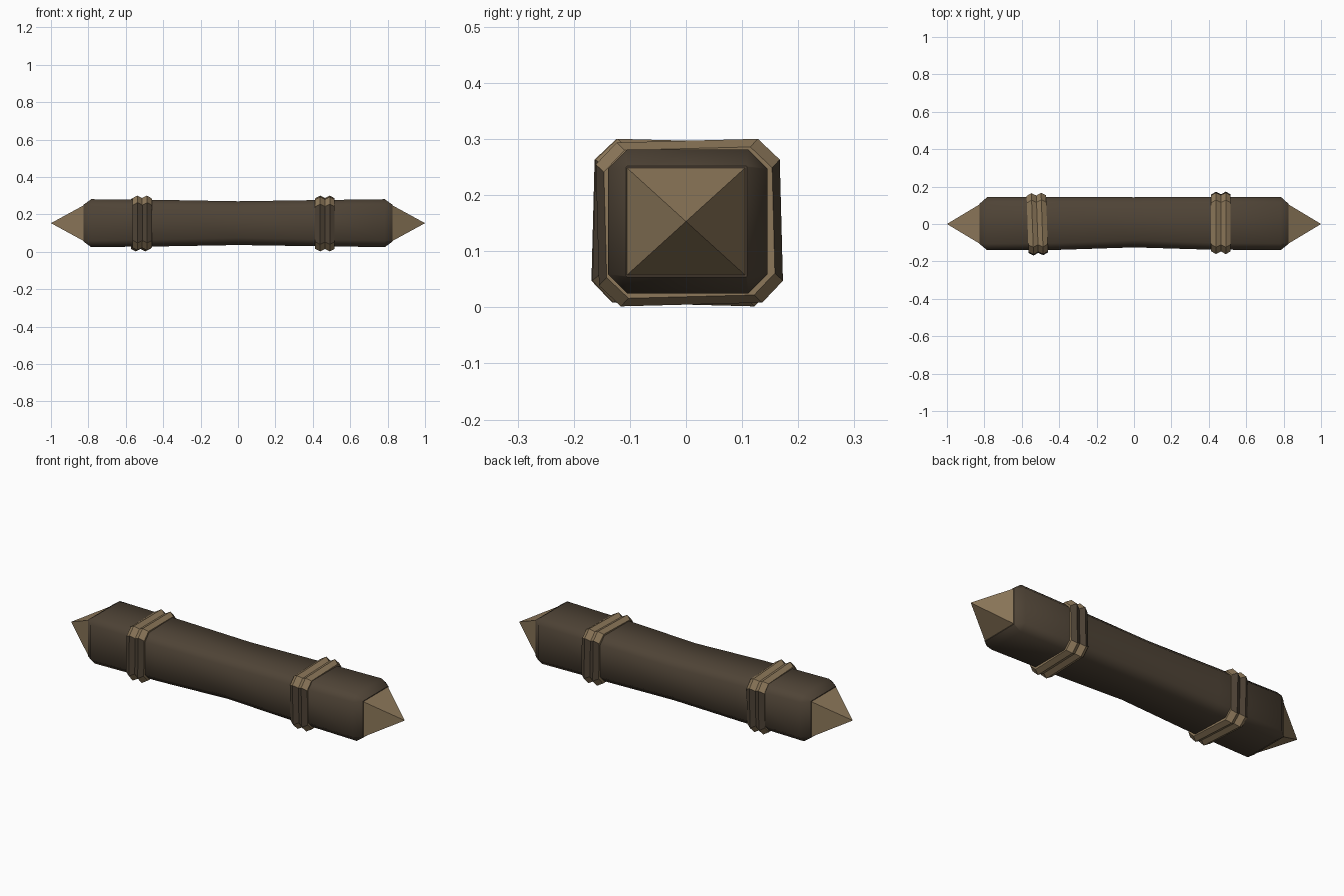
import bpy, bmesh, math
from mathutils import Vector

if "Cube" in bpy.data.objects:
    bpy.data.objects.remove(bpy.data.objects["Cube"])

ZC = 0.153  # height of the long axis


def material(name, rgb):
    m = bpy.data.materials.new(name)
    m.diffuse_color = (*rgb, 1)
    m.use_nodes = True
    m.node_tree.nodes["Principled BSDF"].inputs["Base Color"].default_value = m.diffuse_color
    return m


DARK = material("dark brown", (0.078, 0.057, 0.037))
TAN = material("tan", (0.265, 0.187, 0.102))


def section(x, hy, hz, c, cy=0.0):
    """Chamfered rectangle across the x axis."""
    pts = [(hy, hz - c), (hy - c, hz), (-hy + c, hz), (-hy, hz - c),
           (-hy, -hz + c), (-hy + c, -hz), (hy - c, -hz), (hy, -hz + c)]
    return [Vector((x, y + cy, z)) for y, z in pts]


def loft(name, sections, mats, rule=None, location=(0, 0, ZC)):
    """Skin a list of matching sections and close both ends."""
    bm = bmesh.new()
    rows = [[bm.verts.new(p) for p in s] for s in sections]
    n = len(rows[0])
    for a, b in zip(rows, rows[1:]):
        for i in range(n):
            j = (i + 1) % n
            bm.faces.new((a[i], a[j], b[j], b[i]))
    bm.faces.new(rows[0])
    bm.faces.new(rows[-1])
    bmesh.ops.recalc_face_normals(bm, faces=bm.faces)
    bm.normal_update()
    if rule:
        for f in bm.faces:
            f.material_index = rule(f)
    me = bpy.data.meshes.new(name)
    bm.to_mesh(me)
    bm.free()
    for m in mats:
        me.materials.append(m)
    ob = bpy.data.objects.new(name, me)
    ob.location = location
    bpy.context.collection.objects.link(ob)
    return ob


def smooth(ob, degrees):
    bpy.ops.object.select_all(action='DESELECT')
    ob.select_set(True)
    bpy.context.view_layer.objects.active = ob
    bpy.ops.object.shade_smooth_by_angle(angle=math.radians(degrees))


# Main beam: bevelled ends and a slightly slimmer waist
stations = [(-0.825, 0.108, 0.099, 0.002, 0.001), (-0.785, 0.142, 0.128, 0.034, 0.002),
            (-0.40, 0.141, 0.124, 0.036, 0.003), (0.0, 0.134, 0.117, 0.038, 0.009),
            (0.40, 0.141, 0.123, 0.036, 0.004), (0.785, 0.142, 0.128, 0.034, 0.003),
            (0.825, 0.108, 0.099, 0.002, 0.001)]
beam = loft("beam", [section(*s) for s in stations], [DARK])
smooth(beam, 47)

# Pyramid points at both ends
for side, name in ((-1, "left_point"), (1, "right_point")):
    bm = bmesh.new()
    base = [bm.verts.new((side * 0.822, y, z)) for y, z in
            ((0.107, 0.097), (-0.107, 0.097), (-0.107, -0.097), (0.107, -0.097))]
    tip = bm.verts.new((side, 0, 0))
    bm.faces.new(base)
    for i in range(4):
        bm.faces.new((base[i], base[(i + 1) % 4], tip))
    bmesh.ops.recalc_face_normals(bm, faces=bm.faces)
    me = bpy.data.meshes.new(name)
    bm.to_mesh(me)
    bm.free()
    me.materials.append(TAN)
    ob = bpy.data.objects.new(name, me)
    ob.location.z = ZC
    bpy.context.collection.objects.link(ob)

# Double-ridged bands: offset along x, growth beyond the beam
ridge = [(-0.052, -0.012), (-0.052, 0.008), (-0.026, 0.022), (0, 0.009),
         (0.026, 0.022), (0.052, 0.008), (0.052, -0.012)]


def band_rule(f):
    # the front and back panels of the bands are worn dark
    return 1 if abs(f.normal.y) > 0.75 else 0


for name, x, y, tilt, yaw in (("left_band", -0.517, -0.001, -1.5, 2),
                              ("right_band", 0.465, 0.006, 1.5, 0)):
    ob = loft(name, [section(dx, 0.142 + g, 0.124 + g, 0.038) for dx, g in ridge],
              [TAN, DARK], band_rule, (x, y, ZC - 0.002))
    ob.rotation_euler = (math.radians(tilt), 0, math.radians(yaw))
    smooth(ob, 30)
